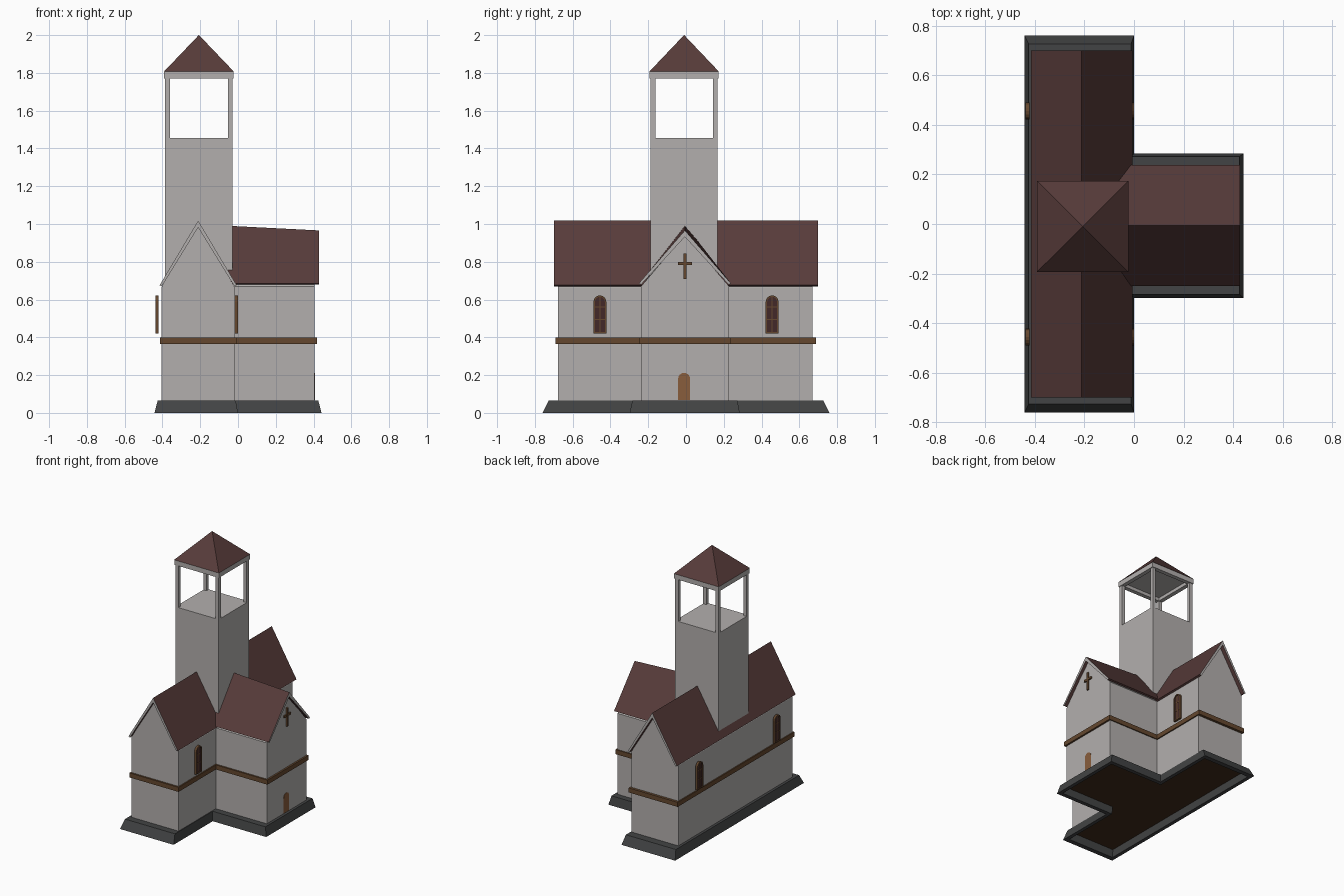
import bpy, bmesh, math

if "Cube" in bpy.data.objects:
    bpy.data.objects.remove(bpy.data.objects["Cube"])


def mat(name, rgb):
    m = bpy.data.materials.new(name)
    m.diffuse_color = (*rgb, 1)
    m.use_nodes = True
    m.node_tree.nodes["Principled BSDF"].inputs["Base Color"].default_value = m.diffuse_color
    return m


WALL = mat("pale stone", (0.45, 0.43, 0.42))
ROOF = mat("red brown tile", (0.095, 0.044, 0.042))
BASE = mat("dark grey stone", (0.055, 0.057, 0.058))
WOOD = mat("brown timber", (0.13, 0.064, 0.028))
FLOOR = mat("dark brown floor", (0.05, 0.025, 0.011))
PANE = mat("dark red glass", (0.055, 0.022, 0.022))
DOOR = mat("orange brown door", (0.25, 0.11, 0.045))


def loft(name, rings, mats, bands=None, caps=(0, 0), closed=False):
    """Skin a list of equal rings; bands and caps give material slots (cap None = open)."""
    bm = bmesh.new()
    vs = [[bm.verts.new(p) for p in r] for r in rings]
    n = len(rings[0])
    pairs = list(zip(vs, vs[1:])) + ([(vs[-1], vs[0])] if closed else [])
    for k, (a, b) in enumerate(pairs):
        for i in range(n):
            j = (i + 1) % n
            f = bm.faces.new((a[i], a[j], b[j], b[i]))
            f.material_index = bands[k] if bands else 0
    if not closed:
        for ring, c in ((vs[0], caps[0]), (vs[-1], caps[1])):
            if c is not None:
                bm.faces.new(ring).material_index = c
    bmesh.ops.recalc_face_normals(bm, faces=bm.faces)
    me = bpy.data.meshes.new(name)
    bm.to_mesh(me)
    bm.free()
    for m in mats:
        me.materials.append(m)
    ob = bpy.data.objects.new(name, me)
    bpy.context.collection.objects.link(ob)
    return ob


def rect(x0, x1, y0, y1, z):
    return [(x0, y0, z), (x1, y0, z), (x1, y1, z), (x0, y1, z)]


def box(name, x0, x1, y0, y1, z0, z1, m):
    return loft(name, [rect(x0, x1, y0, y1, z0), rect(x0, x1, y0, y1, z1)], [m])


def tee(xl, xr, xe, y0, y1, w0, w1, z):
    """T-shaped plan: long block xl..xr by y0..y1, wing out to xe by w0..w1."""
    return [(x, y, z) for x, y in ((xl, y0), (xr, y0), (xr, w0), (xe, w0),
                                   (xe, w1), (xr, w1), (xr, y1), (xl, y1))]


# stone plinth, hollow underneath, with the floor set up inside
loft("plinth", [
    tee(-0.425, -0.012, 0.425, -0.727, 0.727, -0.284, 0.272, 0.066),
    tee(-0.442, 0.0, 0.442, -0.76, 0.76, -0.298, 0.284, 0.0),
    tee(-0.415, -0.027, 0.415, -0.725, 0.725, -0.268, 0.254, 0.0),
    tee(-0.41, -0.03, 0.41, -0.715, 0.715, -0.263, 0.25, 0.055)],
    [BASE, FLOOR], caps=(0, 1))


# walls with gables
def gable(c, half, eave, apex, z0):
    return [(c - half, z0), (c + half, z0), (c + half, eave), (c, apex), (c - half, eave)]


prof = gable(-0.211, 0.194, 0.665, 0.995, 0.06)
loft("main_walls", [[(x, y, z) for x, z in prof] for y in (-0.677, 0.669)], [WALL])
loft("wing_walls", [[(x, y, z) for y, z in gable(-0.005, 0.233, 0.67, top, 0.06)]
                    for x, top in ((-0.2, 0.965), (0.405, 0.942))], [WALL])


# roof slabs, pale on the gable ends
def slab(c, half, eave, ridge, t):
    return [(c - half, eave), (c, ridge), (c + half, eave),
            (c + half - 0.012, eave - 0.006), (c, ridge - t), (c - half + 0.012, eave - 0.006)]


prof = slab(-0.211, 0.204, 0.676, 1.018, 0.036)
loft("main_roof", [[(x, y, z) for x, z in prof] for y in (-0.70, 0.70)],
     [ROOF, WALL], caps=(1, 1))
loft("wing_roof", [[(x, y, z) for y, z in slab(-0.006, 0.244, 0.685, top, 0.034)]
                   for x, top in ((-0.2, 0.998), (0.428, 0.966))],
     [ROOF, WALL], caps=(1, 1))

# timber string course around the walls
loft("timber_band", [tee(-0.413, -0.008, 0.418, -0.69, 0.688, -0.25, 0.236, z)
                     for z in (0.366, 0.4)], [WOOD])

# bell tower: shaft, four corner posts, top beams, ceiling and pyramid roof
X0, X1, Y0, Y1 = -0.386, -0.028, -0.188, 0.168
P = 0.026
box("tower_shaft", X0, X1, Y0, Y1, 0.5, 1.456, WALL)
for x in (X0, X1 - P):
    for y in (Y0, Y1 - P):
        box("tower_post", x, x + P, y, y + P, 1.45, 1.78, WALL)
loft("tower_top_beams", [
    rect(X0 - .005, X1 + .005, Y0 - .005, Y1 + .005, 1.77),
    rect(X0 - .005, X1 + .005, Y0 - .005, Y1 + .005, 1.808),
    rect(X0 + P, X1 - P, Y0 + P, Y1 - P, 1.808),
    rect(X0 + P, X1 - P, Y0 + P, Y1 - P, 1.77)], [WALL], closed=True)
box("tower_ceiling", X0 + .01, X1 - .01, Y0 + .01, Y1 - .01, 1.795, 1.806, WALL)
loft("tower_roof", [rect(X0 - .006, X1 + .006, Y0 - .006, Y1 + .006, 1.807),
                    rect(-0.2075, -0.2065, -0.0105, -0.0095, 2.0)], [ROOF])


# arched outline in the y-z plane
def arch(x, c, half, z0, z1, n=8):
    pts = [(x, c - half, z0), (x, c + half, z0)]
    for i in range(n + 1):
        a = math.pi * i / n
        pts.append((x, c + half * math.cos(a), z1 - half + half * math.sin(a)))
    return pts


# arched windows on both long walls
for x in (-0.430, -0.009):
    for y in (-0.456, 0.456):
        a, b = x - 0.008, x + 0.008
        loft("window_frame", [arch(a, y, 0.034, 0.42, 0.622), arch(b, y, 0.034, 0.42, 0.622),
                              arch(b, y, 0.026, 0.428, 0.614), arch(a, y, 0.026, 0.428, 0.614)],
             [WOOD], closed=True)
        loft("window_pane", [arch(x - .003, y, 0.028, 0.426, 0.616),
                             arch(x + .003, y, 0.028, 0.426, 0.616)], [PANE])
        box("window_mullion", x - .005, x + .005, y - .003, y + .003, 0.425, 0.617, WOOD)
        for z in (0.495, 0.56):
            box("window_bar", x - .005, x + .005, y - .028, y + .028, z - .003, z + .003, WOOD)

# door and cross on the wing gable
loft("door", [arch(0.40, -0.01, 0.032, 0.068, 0.212), arch(0.407, -0.01, 0.032, 0.068, 0.212)],
     [DOOR])
box("cross_upright", 0.40, 0.416, -0.013, 0.002, 0.708, 0.845, WOOD)
box("cross_arm", 0.40, 0.4155, -0.043, 0.032, 0.783, 0.799, WOOD)
